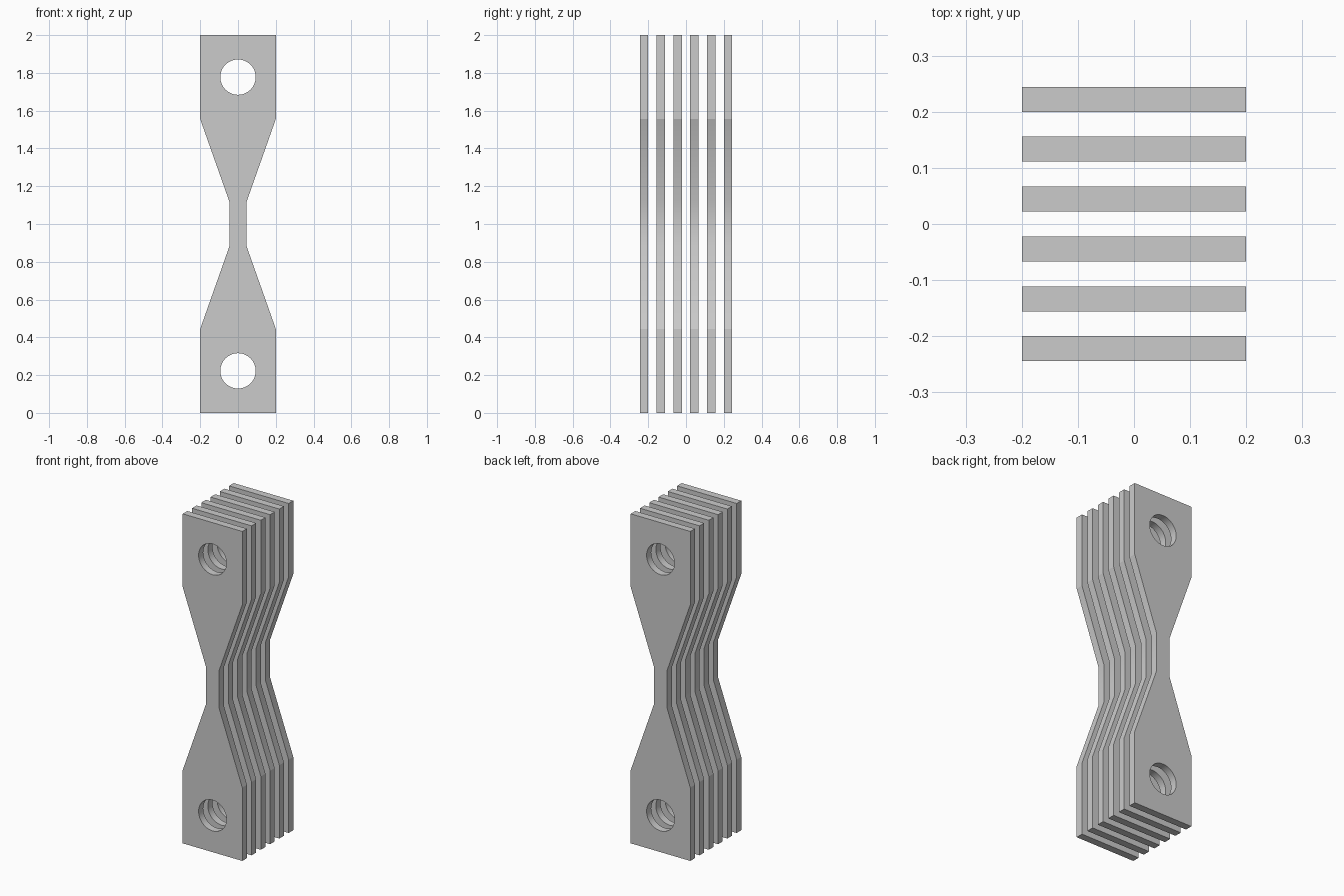
import bpy, bmesh, math

if "Cube" in bpy.data.objects:
    bpy.data.objects.remove(bpy.data.objects["Cube"])

U = 2 / 45             # plate thickness and base unit
COUNT = 6              # plates in the stack
HOLE_R, HOLE_SIDES = 0.0935, 48
NECK = (0.885, 1.115)  # heights where the neck begins and ends

steel = bpy.data.materials.new("light grey")
steel.diffuse_color = (0.6, 0.6, 0.6, 1)
steel.use_nodes = True
steel.node_tree.nodes["Principled BSDF"].inputs["Base Color"].default_value = steel.diffuse_color


def add_loop(bm, points):
    """Closed outline in the front plane."""
    vs = [bm.verts.new((x, -U / 2, z)) for x, z in points]
    return [bm.edges.new((a, b)) for a, b in zip(vs, vs[1:] + vs[:1])]


def plate_mesh():
    bm = bmesh.new()
    # waisted outline, mirrored left to right
    right = [(0.2, 0), (0.2, 0.445), (U, NECK[0]), (U, NECK[1]), (0.2, 1.555), (0.2, 2)]
    edges = add_loop(bm, right + [(-x, z) for x, z in reversed(right)])
    # round pin hole at each end
    for zc in (0.2225, 1.7775):
        ring = [2 * math.pi * i / HOLE_SIDES for i in range(HOLE_SIDES)]
        edges += add_loop(bm, [(HOLE_R * math.cos(a), zc + HOLE_R * math.sin(a)) for a in ring])
    bmesh.ops.triangle_fill(bm, edges=edges, use_beauty=True)
    # thickness
    out = bmesh.ops.extrude_face_region(bm, geom=bm.faces[:], use_keep_orig=True)
    moved = [g for g in out["geom"] if isinstance(g, bmesh.types.BMVert)]
    bmesh.ops.translate(bm, verts=moved, vec=(0, U, 0))
    bmesh.ops.recalc_face_normals(bm, faces=bm.faces[:])
    # smooth holes and neck, crisp corners elsewhere
    for f in bm.faces:
        f.smooth = abs(f.normal.y) < 0.5
    for e in bm.edges:
        mid = (e.verts[0].co + e.verts[1].co) / 2
        across = abs(mid.y) < 1e-4
        e.smooth = across and abs(mid.x) < 0.15
    me = bpy.data.meshes.new("plate")
    bm.to_mesh(me)
    bm.free()
    me.materials.append(steel)
    return me


mesh = plate_mesh()
for i in range(COUNT):
    plate = bpy.data.objects.new(f"plate_{i + 1}", mesh)
    plate.location.y = (i - (COUNT - 1) / 2) * 2 * U
    bpy.context.collection.objects.link(plate)
